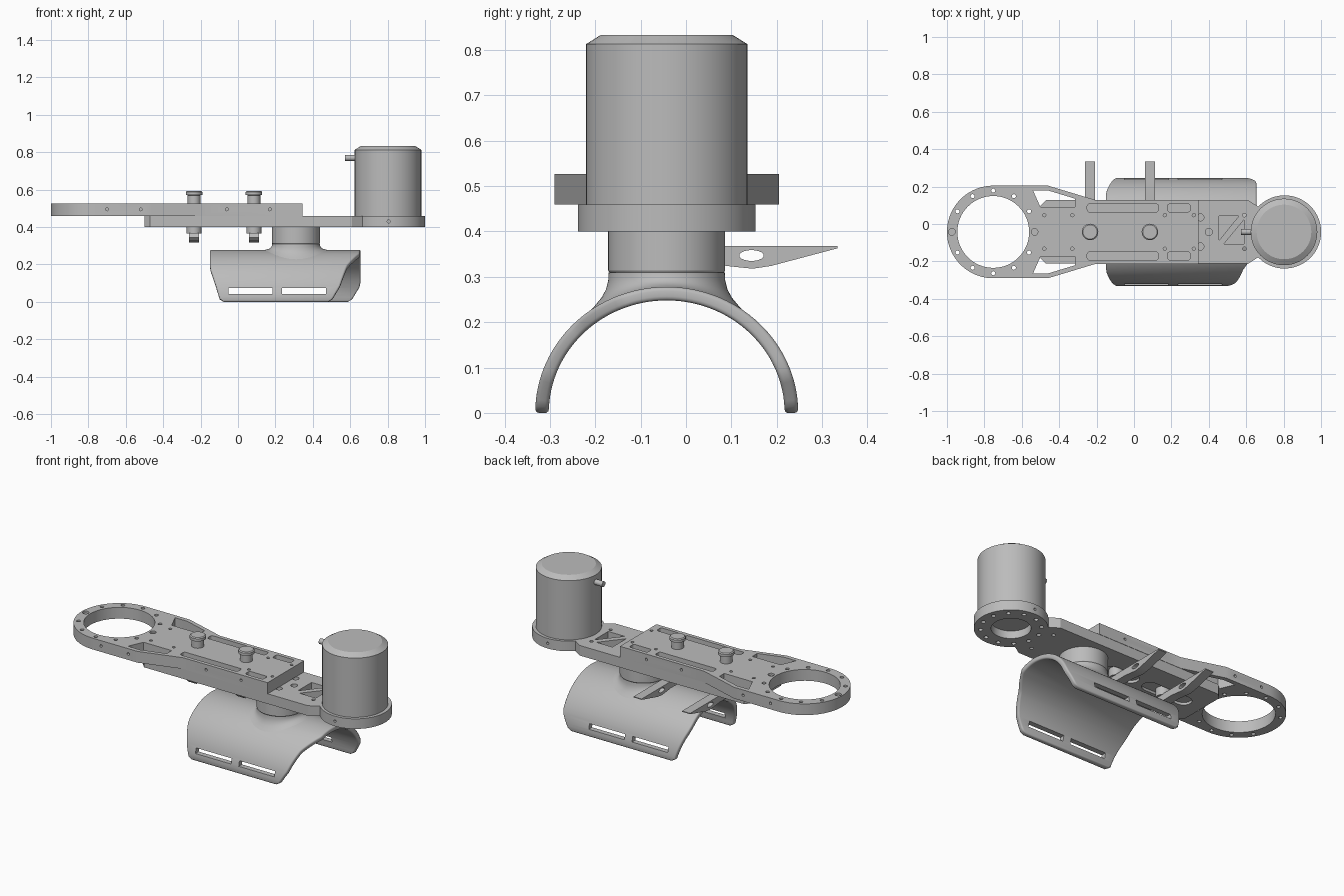
import bpy, bmesh
from math import sin, cos, pi, radians, sqrt

if "Cube" in bpy.data.objects:
    bpy.data.objects.remove(bpy.data.objects["Cube"])

Y0 = -0.0425          # long axis of the arms
RING_X, MOTOR_X, NECK_X = -0.7525, 0.805, 0.31
SIDES = (-1, 1)

grey = bpy.data.materials.new("plain grey")
grey.use_nodes = True
grey.diffuse_color = (0.5, 0.5, 0.5, 1)
grey.node_tree.nodes["Principled BSDF"].inputs["Base Color"].default_value = (0.5, 0.5, 0.5, 1)


def rings(bm, loops, cap=True):
    """Skin a stack of closed loops that share a point count."""
    rows = [[bm.verts.new(p) for p in loop] for loop in loops]
    n = len(rows[0])
    for a, b in zip(rows, rows[1:]):
        for i in range(n):
            j = (i + 1) % n
            bm.faces.new((a[i], a[j], b[j], b[i]))
    if cap:
        bm.faces.new(rows[0][::-1])
        bm.faces.new(rows[-1])


def prism(bm, pts, lo, hi, axis="z"):
    """Extrude a 2D outline along an axis; y is measured from the arm axis."""
    place = {"z": lambda u, v, w: (u, v + Y0, w),
             "x": lambda u, v, w: (w, u + Y0, v),
             "y": lambda u, v, w: (u, w + Y0, v)}[axis]
    rings(bm, [[place(u, v, w) for u, v in pts] for w in (lo, hi)])


def arc(cx, cy, r, start=0, end=360, n=32, ry=None):
    span = n if end - start == 360 else n - 1
    angles = [radians(start + (end - start) * i / span) for i in range(n)]
    return [(cx + r * cos(a), cy + (ry or r) * sin(a)) for a in angles]


def box(x0, x1, y0, y1):
    return [(x0, y0), (x1, y0), (x1, y1), (x0, y1)]


def slot(x0, x1, y, r):
    return arc(x1 - r, y, r, -90, 90, 8) + arc(x0 + r, y, r, 90, 270, 8)


def rounded(x0, x1, y0, y1, r):
    return (arc(x1 - r, y0 + r, r, -90, 0, 5) + arc(x1 - r, y1 - r, r, 0, 90, 5)
            + arc(x0 + r, y1 - r, r, 90, 180, 5) + arc(x0 + r, y0 + r, r, 180, 270, 5))


def lathe(bm, x, profile, n=64):
    rings(bm, [[(u, v + Y0, z) for u, v in arc(x, 0, r, n=n)] for r, z in profile])


def mesh_object(name, bm):
    bmesh.ops.recalc_face_normals(bm, faces=bm.faces)
    mesh = bpy.data.meshes.new(name)
    bm.to_mesh(mesh)
    bm.free()
    obj = bpy.data.objects.new(name, mesh)
    bpy.context.collection.objects.link(obj)
    return obj


def finish(name, bm, cuts=None, prepare=None):
    """Turn the bmesh into an object, apply cuts and set shading."""
    obj = mesh_object(name, bm)
    if prepare:
        prepare(obj)
    cutter = None
    if cuts:
        cutter = mesh_object(name + "_cutter", cuts)
        cutter.hide_render = True
        mod = obj.modifiers.new("cuts", "BOOLEAN")
        mod.operation, mod.solver, mod.object = "DIFFERENCE", "EXACT", cutter
    graph = bpy.context.evaluated_depsgraph_get()
    mesh = bpy.data.meshes.new_from_object(obj.evaluated_get(graph))
    obj.modifiers.clear()
    obj.data = mesh
    if cutter:
        bpy.data.objects.remove(cutter)
    mesh.materials.clear()
    mesh.materials.append(grey)
    bpy.ops.object.select_all(action="DESELECT")
    obj.select_set(True)
    bpy.context.view_layer.objects.active = obj
    bpy.ops.object.shade_smooth_by_angle(angle=radians(32))
    return obj


# Upper arm: ring at one end, tapering into a slotted bar
bm, cut = bmesh.new(), bmesh.new()
half = [(-0.46, 0.2475), (-0.21, 0.172), (0.345, 0.172)]
outline = arc(RING_X, 0, 0.2475, 90, 270, 48) + [(x, -y) for x, y in half] + half[::-1]
prism(bm, outline, 0.46, 0.527)
prism(cut, arc(RING_X, 0, 0.192, n=64), 0.4, 0.6)
for i in range(12):
    a = i * pi / 6
    big = i % 6 == 0
    hole = arc(RING_X + 0.221 * cos(a), 0.221 * sin(a), 0.018 if big else 0.011, n=12)
    prism(cut, hole, 0.515 if big else 0.4, 0.6)
window = [(-0.54, 0.222), (-0.46, 0.222), (-0.315, 0.178), (-0.315, 0.1325), (-0.5, 0.1325)]
for s in SIDES:
    prism(cut, [(x, s * y) for x, y in window], 0.4, 0.6)
    for x0, x1 in ((-0.25, 0.13), (0.18, 0.3)):
        y0, y1 = sorted((s * 0.107, s * 0.15))
        prism(cut, rounded(x0, x1, y0, y1, 0.012), 0.4, 0.6)
    for x in (-0.48, -0.33, 0.165, 0.32):
        prism(cut, arc(x, s * 0.09, 0.009, n=12), 0.5, 0.6)
    for x, edge in ((-0.7, 0.243), (-0.52, 0.2475), (-0.06, 0.172), (0.17, 0.172)):
        lo, hi = sorted((s * (edge - 0.015), s * (edge + 0.02)))
        prism(cut, arc(x, 0.495, 0.008, n=12), lo, hi, "y")
finish("upper_arm", bm, cut)

# Lower arm: straight bar with a round motor mount
bm, cut = bmesh.new(), bmesh.new()
half = [(-0.5, 0.14), (-0.47, 0.17), (0.61, 0.17), (0.665, 0.135)]
outline = [(x, -y) for x, y in half] + arc(MOTOR_X, 0, 0.1955, -136, 136, 56) + half[::-1]
prism(bm, outline, 0.4, 0.46)
prism(cut, arc(MOTOR_X, 0, 0.105, n=40), 0.38, 0.45)
for i in range(12):
    a = (i + 0.5) * pi / 6
    prism(cut, arc(MOTOR_X + 0.16 * cos(a), 0.16 * sin(a), 0.012, n=12), 0.38, 0.43)
for tri in ([(0.455, 0.085), (0.56, 0.085), (0.455, -0.045)],
            [(0.588, 0.065), (0.588, -0.065), (0.48, -0.065)]):
    prism(cut, tri, 0.42, 0.5)
for a in (-pi / 3, 0, pi / 3):
    prism(cut, arc(NECK_X + 0.09 * cos(a), 0.09 * sin(a), 0.019, n=16), 0.44, 0.5)
for s in SIDES:
    prism(cut, arc(0.59, s * 0.09, 0.01, n=12), 0.38, 0.5)
    lo, hi = sorted((s * 0.18, s * 0.22))
    prism(cut, arc(MOTOR_X, 0.43, 0.008, n=12), lo, hi, "y")
for x0, x1 in ((-0.42, -0.1), (-0.06, 0.16)):
    prism(cut, slot(x0, x1, 0, 0.045), 0.38, 0.415)
finish("lower_arm", bm, cut)

# Motor can and its cable stub
bm = bmesh.new()
lathe(bm, 0.802, [(0.178, 0.445), (0.178, 0.813), (0.146, 0.833)])
finish("motor_can", bm)
bm = bmesh.new()
prism(bm, arc(0, 0.77, 0.016, n=16), 0.572, 0.64, "x")
finish("cable_stub", bm)

# Clamp knobs on top, with blades underneath
for number, x in enumerate((-0.235, 0.085), 1):
    bm = bmesh.new()
    lathe(bm, x, [(0.034, 0.52), (0.034, 0.57), (0.044, 0.572), (0.044, 0.588), (0.038, 0.593)], 28)
    finish(f"clamp_knob_{number}", bm)
    bm = bmesh.new()
    lathe(bm, x, [(0.04, 0.365), (0.04, 0.42)], 28)
    finish(f"clamp_collar_{number}", bm)
    bm, cut = bmesh.new(), bmesh.new()
    blade = [(-0.06, 0.368), (-0.07, 0.345), (-0.05, 0.325), (0.1, 0.328), (0.15, 0.322), (0.19, 0.318),
             (0.23, 0.324), (0.377, 0.363), (0.377, 0.368)]
    prism(bm, blade, x - 0.027, x + 0.027, "x")
    prism(cut, arc(0.187, 0.347, 0.027, n=20, ry=0.012), x - 0.1, x + 0.1, "x")
    finish(f"clamp_blade_{number}", bm, cut)

# Swivel post between arm and cuff
bm = bmesh.new()
lathe(bm, NECK_X, [(0.125, 0.308), (0.129, 0.314), (0.129, 0.4)])
finish("swivel_post", bm)


# Saddle flare that blends the post into the cuff
def cuff_height(v):
    return 0.278 * sqrt(1 - (v / 0.29) ** 2)


bm = bmesh.new()
loops = []
for r, t in ((0.128, 1), (0.129, 0.7), (0.134, 0.4), (0.144, 0.18), (0.158, 0.05), (0.178, -0.06)):
    loops.append([(u, v + Y0, cuff_height(v) + (0.31 - cuff_height(v)) * t)
                  for u, v in arc(NECK_X, 0, r, n=64)])
rings(bm, loops, cap=False)
finish("saddle_flare", bm)


# Cuff: arched shell whose ends follow a trimmed outline
def along(t, table):
    for (a, p), (b, q) in zip(table, table[1:]):
        if t <= b:
            return p + (q - p) * (t - a) / (b - a)
    return table[-1][1]


LEFT = [(0, -0.075), (3, -0.098), (38, -0.145), (46, -0.15), (90, -0.15)]
FRONT = [(0, 0.48), (3, 0.505), (18, 0.545), (45, 0.585), (58, 0.62), (70, 0.65), (90, 0.655)]
BACK = [(0, 0.585), (3, 0.61), (18, 0.65), (24, 0.655), (90, 0.655)]
bm = bmesh.new()
rows = []
STEPS = 60
for i in range(STEPS + 1):
    t = 180 * i / STEPS
    y, z = Y0 - 0.29 * cos(radians(t)), 0.278 * sin(radians(t))
    near = min(t, 180 - t)
    ends = (along(near, LEFT), along(near, FRONT if t < 90 else BACK))
    rows.append([bm.verts.new((x, y, z)) for x in ends])
for a, b in zip(rows, rows[1:]):
    bm.faces.new((a[0], a[1], b[1], b[0]))


def thicken(obj):
    if obj.data.polygons[STEPS // 2].normal.z < 0:
        obj.data.flip_normals()
    shell = obj.modifiers.new("shell", "SOLIDIFY")
    shell.thickness, shell.offset = 0.03, -1
    soft = obj.modifiers.new("soft_rim", "BEVEL")
    soft.width, soft.segments, soft.angle_limit = 0.009, 3, radians(50)


cut = bmesh.new()
for x0, x1 in ((-0.05, 0.185), (0.235, 0.47)):
    prism(cut, box(x0, x1, 0.043, 0.074), -0.4, 0.4, "y")
for s in SIDES:
    prism(cut, arc(NECK_X + s * 0.06, 0, 0.024, n=20), 0.2, 0.3)
finish("arm_cuff", bm, cut, thicken)
